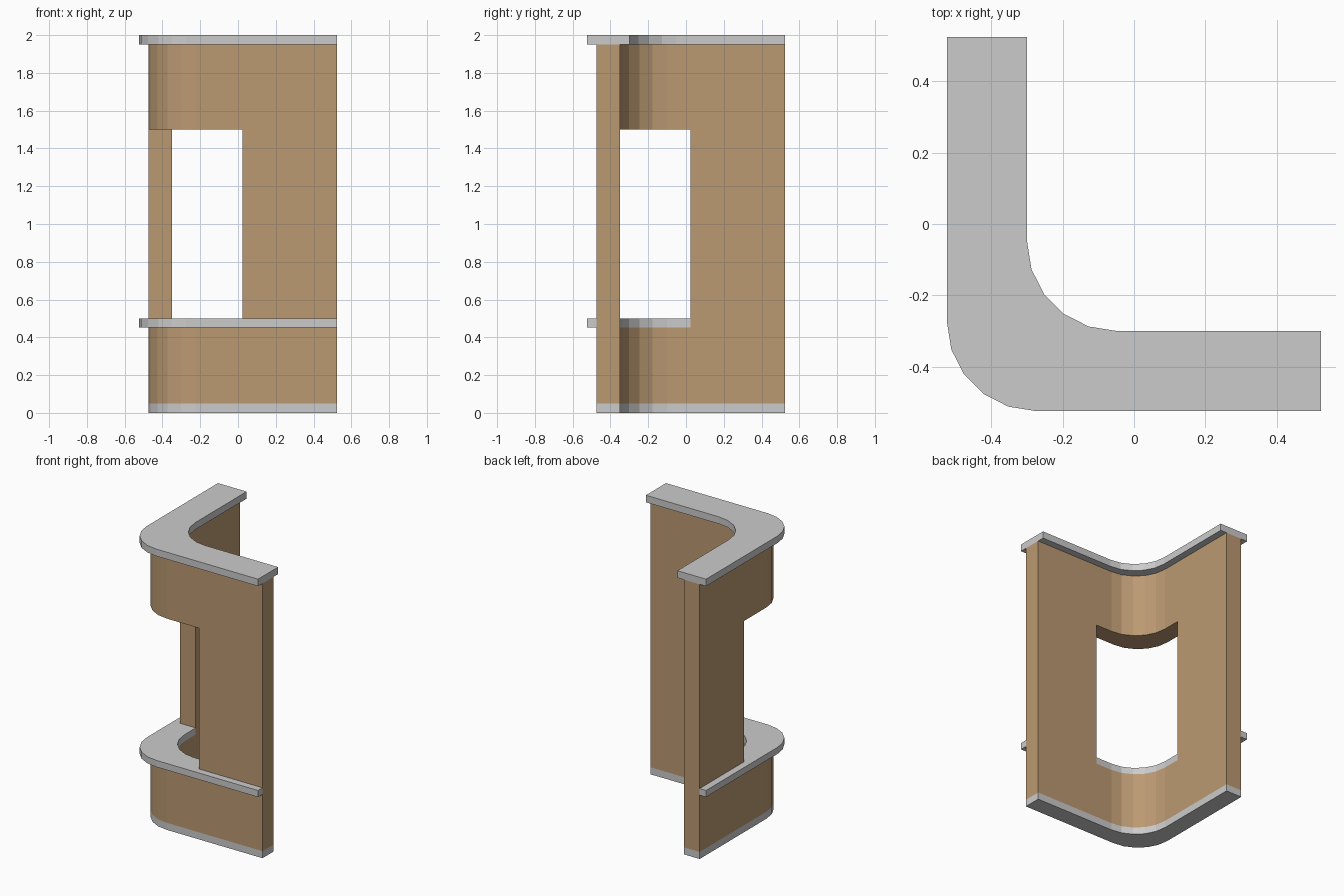
import bpy, bmesh
from math import cos, sin, radians

if "Cube" in bpy.data.objects:
    bpy.data.objects.remove(bpy.data.objects["Cube"])

END = 0.525     # both wings stop here
RADIUS = 0.25   # corner rounding
OPENING = 0.025 # window edge along each wing

brown = bpy.data.materials.new("brown_wall")
brown.diffuse_color = (0.5, 0.32, 0.17, 1)
brown.use_nodes = True
brown.node_tree.nodes["Principled BSDF"].inputs["Base Color"].default_value = brown.diffuse_color


def corner(offset):
    """Five-sided rounded corner from the side wing to the front wing."""
    c = RADIUS - offset
    return [(c - RADIUS * cos(radians(18 * i)), c - RADIUS * sin(radians(18 * i)))
            for i in range(6)]


def l_profile(outer, inner):
    return ([(-outer, END)] + corner(outer) + [(END, -outer), (END, -inner)]
            + corner(inner)[::-1] + [(-inner, END)])


def extrude(name, profile, z0, z1, mat=None):
    bm = bmesh.new()
    face = bm.faces.new([bm.verts.new((x, y, z0)) for x, y in profile])
    top = bmesh.ops.extrude_face_region(bm, geom=[face])["geom"]
    bmesh.ops.translate(bm, vec=(0, 0, z1 - z0),
                        verts=[v for v in top if isinstance(v, bmesh.types.BMVert)])
    bmesh.ops.recalc_face_normals(bm, faces=bm.faces[:])
    mesh = bpy.data.meshes.new(name)
    bm.to_mesh(mesh)
    bm.free()
    obj = bpy.data.objects.new(name, mesh)
    bpy.context.collection.objects.link(obj)
    if mat:
        mesh.materials.append(mat)
    return obj


# Plinth and top slab
extrude("base_plinth", l_profile(0.475, 0.35), 0, 0.05)
extrude("top_slab", l_profile(0.525, 0.30), 1.95, 2.0)

# Sill: full depth inside the window, only an outer ledge past the piers
front_notch = [(END, -0.525), (END, -0.475), (OPENING, -0.475), (OPENING, -0.35)]
side_notch = [(y, x) for x, y in reversed(front_notch)]
extrude("window_sill", corner(0.525) + front_notch + corner(0.35)[::-1] + side_notch,
        0.453, 0.5)

# Wall with a window wrapping round the corner
wall = extrude("wall", l_profile(0.475, 0.35), 0.05, 1.95, brown)
cutter = extrude("window_cutter",
                 [(-0.7, -0.7), (OPENING, -0.7), (OPENING, OPENING), (-0.7, OPENING)],
                 0.453, 1.5, brown)
cut = wall.modifiers.new("window", "BOOLEAN")
cut.operation = "DIFFERENCE"
cut.solver = "EXACT"
cut.object = cutter
bpy.context.view_layer.objects.active = wall
bpy.ops.object.modifier_apply(modifier=cut.name)
bpy.data.objects.remove(cutter)
